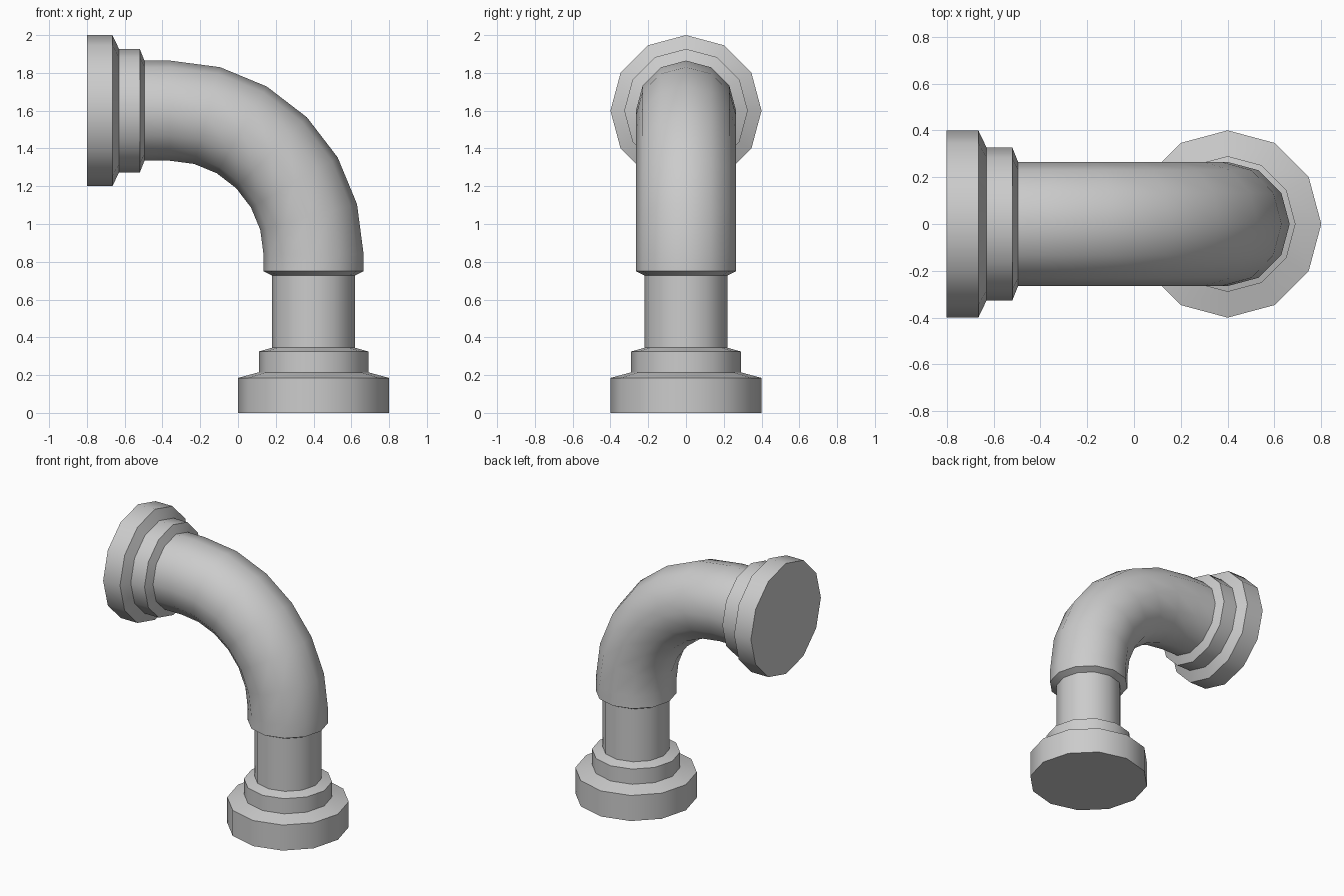
import bpy, bmesh, math
from mathutils import Vector

if "Cube" in bpy.data.objects:
    bpy.data.objects.remove(bpy.data.objects["Cube"])

SIDES = 12
R = 0.265                      # elbow tube radius


def sweep(name, rings, cap_start=False, cap_end=False):
    """Skin rings of (x, z, heading, radius); heading 0 = up, 90 deg = toward -x."""
    bm = bmesh.new()
    loops = []
    for x, z, a, r in rings:
        side = Vector((math.cos(a), 0, math.sin(a)))
        loops.append([bm.verts.new(Vector((x, 0, z))
                      + side * r * math.cos(t) + Vector((0, r * math.sin(t), 0)))
                      for t in (2 * math.pi * i / SIDES for i in range(SIDES))])
    for lo, hi in zip(loops, loops[1:]):
        for i in range(SIDES):
            j = (i + 1) % SIDES
            bm.faces.new((lo[i], lo[j], hi[j], hi[i]))
    if cap_start:
        bm.faces.new(loops[0][::-1])
    if cap_end:
        bm.faces.new(loops[-1])
    me = bpy.data.meshes.new(name)
    bm.to_mesh(me)
    bm.free()
    ob = bpy.data.objects.new(name, me)
    bpy.context.collection.objects.link(ob)
    bpy.ops.object.select_all(action='DESELECT')
    ob.select_set(True)
    bpy.context.view_layer.objects.active = ob
    bpy.ops.object.shade_smooth_by_angle(angle=math.radians(35))
    return ob


# Stepped base flange and narrow neck
base = [(0, 0.4), (0.185, 0.4), (0.215, 0.29), (0.325, 0.29),
        (0.345, 0.22), (0.727, 0.22)]
sweep("base_flange_and_neck", [(0.4, z, 0, r) for z, r in base], cap_start=True)

# Elbow: lip, quarter bend in six steps, short straight run
bend = [(-0.36 + 0.76 * math.cos(a), 0.84 + 0.76 * math.sin(a), a, R)
        for a in (math.radians(15 * i) for i in range(7))]
sweep("elbow_pipe", [(0.4, 0.727, 0, 0.22), (0.4, 0.75, 0, R)] + bend
      + [(-0.495, 1.6, math.pi / 2, R)])

# Stepped wall flange at the upper end
wall = [(-0.495, R), (-0.52, 0.327), (-0.63, 0.327), (-0.665, 0.4), (-0.8, 0.4)]
sweep("wall_flange", [(x, 1.6, math.pi / 2, r) for x, r in wall], cap_end=True)
